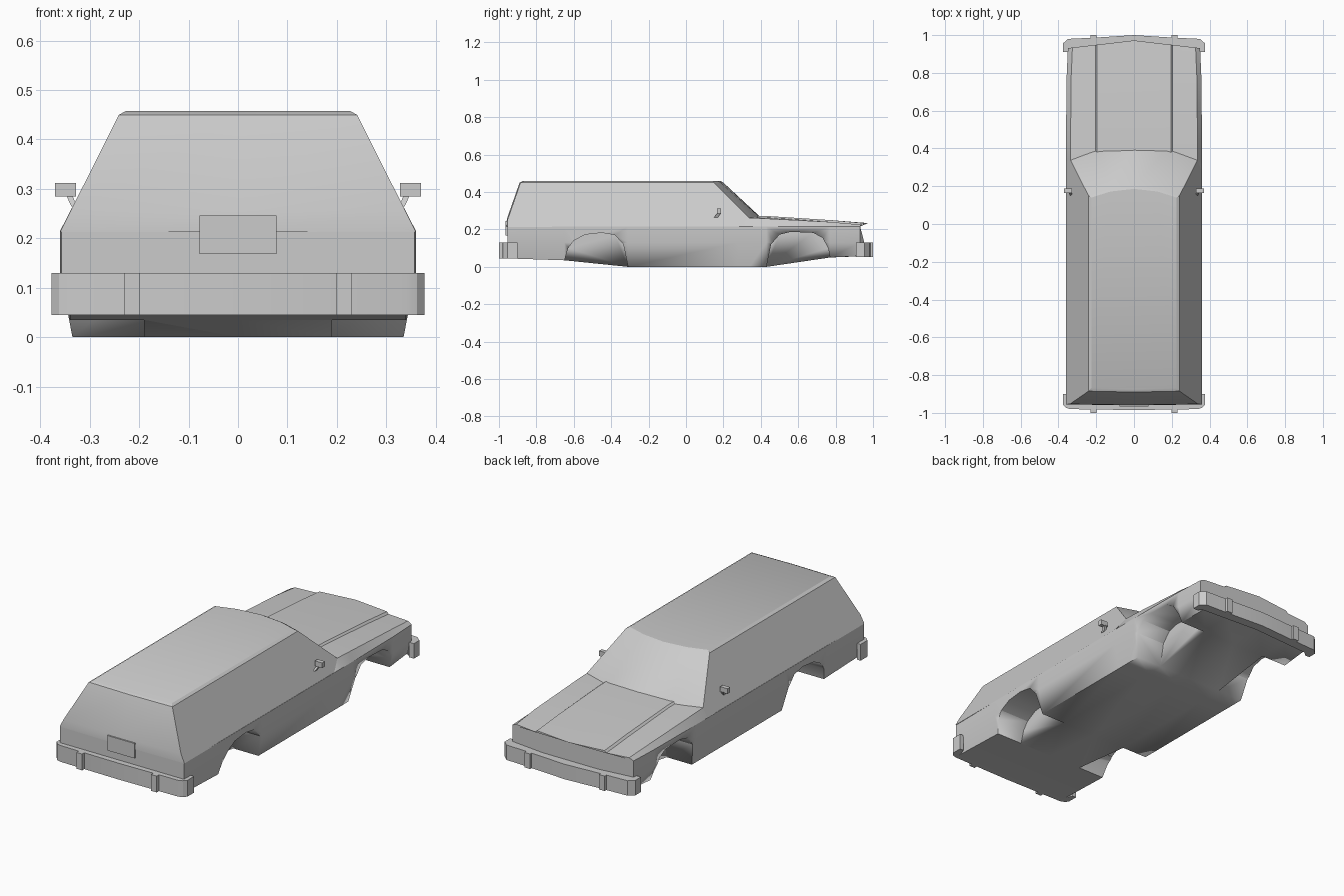
import bpy, bmesh
from math import radians

if "Cube" in bpy.data.objects:
    bpy.data.objects.remove(bpy.data.objects["Cube"], do_unlink=True)

GREY = (0.6, 0.6, 0.6, 1)
paint = bpy.data.materials.new("light_grey")
paint.use_nodes = True
paint.diffuse_color = GREY
paint.node_tree.nodes["Principled BSDF"].inputs["Base Color"].default_value = GREY


def finish(name, bm, smooth=True):
    bmesh.ops.remove_doubles(bm, verts=bm.verts, dist=0.0005)
    bmesh.ops.recalc_face_normals(bm, faces=bm.faces)
    mesh = bpy.data.meshes.new(name)
    bm.to_mesh(mesh)
    bm.free()
    mesh.materials.append(paint)
    obj = bpy.data.objects.new(name, mesh)
    bpy.context.collection.objects.link(obj)
    bpy.ops.object.select_all(action="DESELECT")
    obj.select_set(True)
    bpy.context.view_layer.objects.active = obj
    if smooth:
        bpy.ops.object.shade_smooth_by_angle(angle=radians(25))
    return obj


def mirrored(half):
    """Close a half ring whose first and last points lie on x = 0."""
    return half + [(-x, y, z) for x, y, z in reversed(half[1:-1])]


def loft(name, rings):
    bm = bmesh.new()
    loops = [[bm.verts.new(p) for p in ring] for ring in rings]
    n = len(loops[0])
    for a, b in zip(loops, loops[1:]):
        for i in range(n):
            j = (i + 1) % n
            bm.faces.new((a[i], a[j], b[j], b[i]))
    bm.faces.new(loops[0])
    bm.faces.new(loops[-1])
    return finish(name, bm)


def box(name, x, y, z):
    bm = bmesh.new()
    bmesh.ops.create_cube(bm, size=1)
    for v in bm.verts:
        v.co = [r[0] if c < 0 else r[1] for c, r in zip(v.co, (x, y, z))]
    return finish(name, bm, False)


def side(x0, x1, s):
    return sorted((s * x0, s * x1))


# Lower body: cross-sections from tail to nose
def section(y, floor, sill, flank, fender, hood, step=0.0, bow=0.0):
    half = [(0, floor), (0.19, floor), (sill, floor), (flank, 0.13), (flank, 0.215),
            (flank - 0.024, fender), (0.205, hood - step), (0.195, hood), (0, hood)]
    return mirrored([(x, y + bow * (1 - x / 0.36), z) for x, z in half])


body = loft("body", [
    section(-0.955, 0.045, 0.34, 0.357, 0.22, 0.225),
    section(-0.65, 0.035, 0.34, 0.36, 0.22, 0.225),
    section(-0.31, 0, 0.335, 0.36, 0.22, 0.225),
    section(0.28, 0, 0.335, 0.36, 0.22, 0.225),
    section(0.34, 0, 0.335, 0.36, 0.262, 0.274, 0.008),
    section(0.43, 0, 0.335, 0.36, 0.258, 0.272, 0.008),
    section(0.77, 0.05, 0.335, 0.357, 0.24, 0.25, 0.01),
    section(0.93, 0.058, 0.325, 0.35, 0.226, 0.234, 0.01, 0.042),
])

# Wheel wells cut into both sides
rear_arch = [(-0.31, -0.1), (-0.31, 0), (-0.335, 0.12), (-0.38, 0.17), (-0.45, 0.182),
             (-0.54, 0.172), (-0.6, 0.14), (-0.63, 0.1), (-0.65, 0.034), (-0.65, -0.1)]
front_arch = [(0.43, -0.1), (0.43, 0), (0.455, 0.12), (0.5, 0.172), (0.56, 0.187),
              (0.68, 0.182), (0.73, 0.155), (0.76, 0.1), (0.77, 0.05), (0.77, -0.1)]
for arch in (rear_arch, front_arch):
    for s in (1, -1):
        cutter = loft("well_cutter", [[(s * x, y, z) for y, z in arch] for x in (0.19, 0.5)])
        cutter.hide_render = True
        bpy.context.view_layer.objects.active = body
        mod = body.modifiers.new("well", "BOOLEAN")
        mod.object = cutter
        mod.solver = "EXACT"
        # cuts must come before the smoothing modifier
        bpy.ops.object.modifier_move_to_index(modifier=mod.name, index=0)
        bpy.ops.object.modifier_apply(modifier=mod.name)
        bpy.data.objects.remove(cutter, do_unlink=True)


# Cabin: rings from the belt line up to the roof
def cabin_ring(z, width, tail, front):
    mid, quarter, corner = front
    return mirrored([(0, tail - 0.005, z), (width, tail, z), (width, corner, z),
                     (width * 0.55, quarter, z), (0, mid, z)])


loft("cabin", [
    cabin_ring(0.213, 0.36, -0.955, (0.43, 0.42, 0.37)),
    cabin_ring(0.255, 0.339, -0.953, (0.41, 0.405, 0.345)),
    cabin_ring(0.45, 0.241, -0.885, (0.2, 0.185, 0.15)),
    cabin_ring(0.458, 0.226, -0.868, (0.186, 0.172, 0.14)),
])


# Bumpers: a half outline in plan, given a height
def bumper(name, outline, low, high):
    loft(name, [mirrored([(x, y, z) for x, y in outline]) for z in (low, high)])


bumper("rear_bumper", [(0, -0.985), (0.34, -0.98), (0.362, -0.972), (0.377, -0.955),
                       (0.377, -0.9), (0.355, -0.9), (0.34, -0.94), (0, -0.94)], 0.045, 0.13)
bumper("front_bumper", [(0, 1.0), (0.2, 0.987), (0.35, 0.98), (0.377, 0.955),
                        (0.377, 0.91), (0.35, 0.91), (0.33, 0.93), (0, 0.95)], 0.052, 0.13)

# Number plate panel on the tailgate
box("rear_plate", (-0.078, 0.078), (-0.965, -0.94), (0.168, 0.246))

for s, label in ((1, "left"), (-1, "right")):
    # Bumper guards
    box(label + "_rear_guard", side(0.199, 0.231, s), (-1.0, -0.95), (0.045, 0.13))
    box(label + "_front_guard", side(0.199, 0.231, s), (0.95, 1.0), (0.052, 0.13))
    # Door mirrors on angled stalks
    box(label + "_mirror", side(0.328, 0.37, s), (0.165, 0.187), (0.285, 0.312))
    loft(label + "_mirror_stalk", [
        [(s * (x + dx), y + dy, z) for dx, dy in ((0, 0), (0.012, 0), (0.012, 0.02), (0, 0.02))]
        for x, y, z in ((0.325, 0.15, 0.264), (0.336, 0.168, 0.288))])
